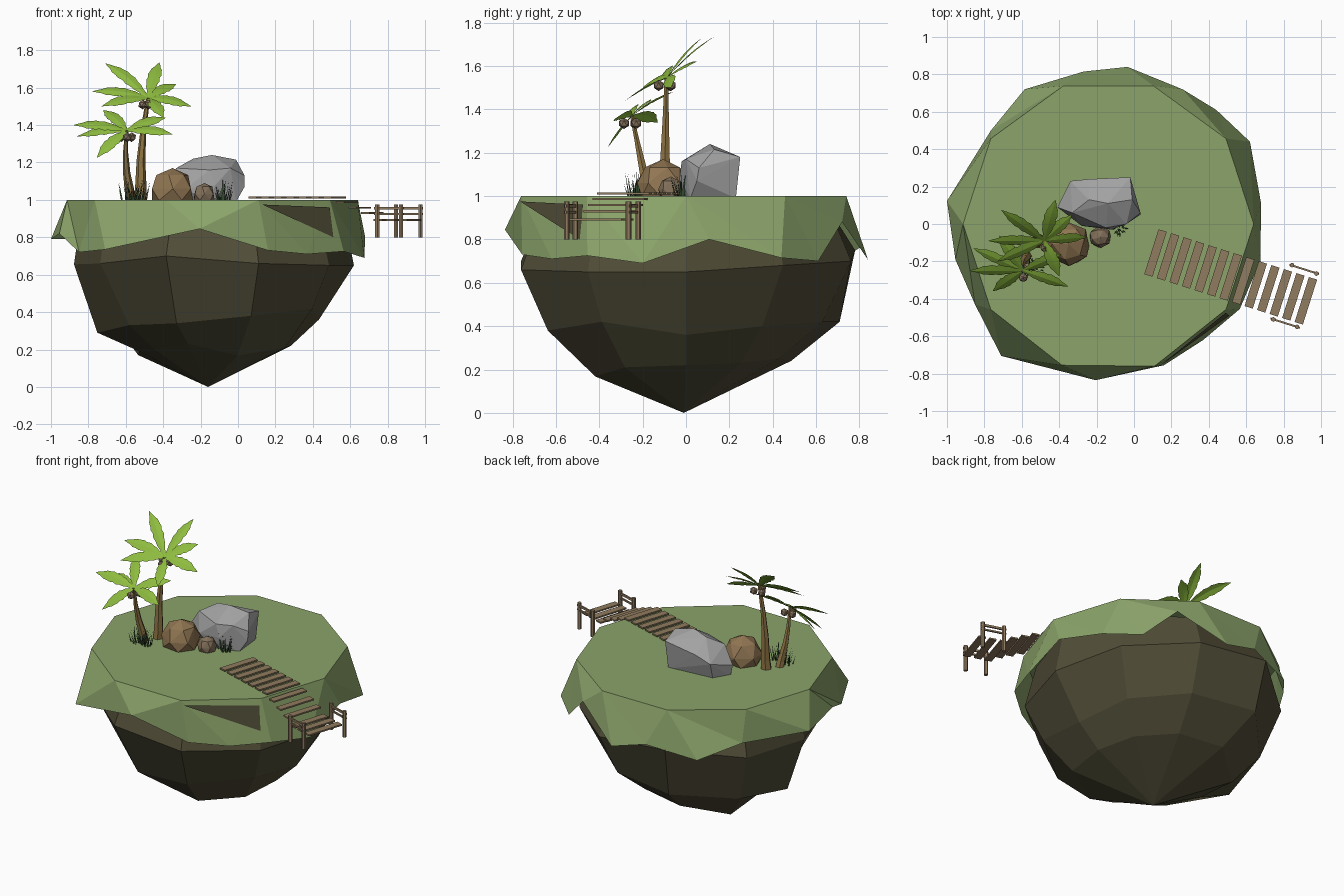
import bpy, bmesh, random
from math import sin, cos, pi, radians, atan2
from mathutils import Vector, Matrix

if "Cube" in bpy.data.objects:
    bpy.data.objects.remove(bpy.data.objects["Cube"])

random.seed(4)
CX = -0.137  # island centre in x


def mat(name, rgb):
    m = bpy.data.materials.new(name)
    m.diffuse_color = (*rgb, 1)
    m.use_nodes = True
    m.node_tree.nodes["Principled BSDF"].inputs["Base Color"].default_value = m.diffuse_color
    return m


TURF = mat("turf", (0.26, 0.37, 0.145))
SOIL = mat("soil", (0.08, 0.073, 0.038))
STONE = mat("stone", (0.36, 0.36, 0.36))
SAND = mat("sandstone", (0.28, 0.18, 0.085))
PEBBLE = mat("pebble", (0.22, 0.16, 0.1))
WOOD = mat("wood", (0.28, 0.2, 0.115))
BARK = mat("bark", (0.28, 0.18, 0.06))
NUT = mat("husk", (0.24, 0.17, 0.11))
LEAF = mat("leaf", (0.27, 0.5, 0.05))
BLADE = mat("blade", (0.04, 0.085, 0.035))


def obj(name, verts, faces, material):
    me = bpy.data.meshes.new(name)
    me.from_pydata([tuple(v) for v in verts], [], faces)
    me.materials.append(material)
    o = bpy.data.objects.new(name, me)
    bpy.context.collection.objects.link(o)
    return o


def finish(name, bm, material):
    bmesh.ops.recalc_face_normals(bm, faces=bm.faces)
    o = obj(name, [], [], material)
    bm.to_mesh(o.data)
    bm.free()
    return o


def loft(name, rings, material, apex=None):
    n = len(rings[0])
    verts = [v for r in rings for v in r]
    faces = [tuple(range(n))[::-1]]
    for j in range(len(rings) - 1):
        for k in range(n):
            a, b = j * n + k, j * n + (k + 1) % n
            faces.append((a, b, b + n, a + n))
    last = (len(rings) - 1) * n
    if apex:
        verts.append(apex)
        faces += [(last + k, last + (k + 1) % n, len(verts) - 1) for k in range(n)]
    else:
        faces.append(tuple(range(last, last + n)))
    o = obj(name, verts, faces, material)
    bm = bmesh.new()
    bm.from_mesh(o.data)
    bmesh.ops.recalc_face_normals(bm, faces=bm.faces)
    bm.to_mesh(o.data)
    bm.free()


def hull(name, pts, material):
    bm = bmesh.new()
    for p in pts:
        bm.verts.new(p)
    bmesh.ops.convex_hull(bm, input=bm.verts)
    bmesh.ops.delete(bm, geom=[v for v in bm.verts if not v.link_faces], context='VERTS')
    finish(name, bm, material)


# turf cap: flat decagon with a ragged skirt
top = [(CX + 0.777 * cos(k * pi / 5), 0.777 * sin(k * pi / 5), 1.0) for k in range(10)]
top[7], top[8] = (-.385, -.755, 1), (.11, -.76, 1)
skirt = [(.68, .107, .80), (.62, .44, .715), (.44, .61, .70), (.26, .72, .88),
         (-.035, .84, .705), (-.27, .815, .77), (-.585, .72, .71), (-.765, .50, .79),
         (-1.0, .123, .79), (-.955, -.19, .82), (-.85, -.43, .72), (-.71, -.705, .735),
         (-.205, -.835, .845), (.16, -.755, .73), (.37, -.62, .71), (.565, -.455, .725),
         (.675, -.2, .69)]


def ang(p):
    return atan2(p[1], p[0] - CX) % (2 * pi)


nt, ns = len(top), len(skirt)
faces, i, j = [tuple(range(nt))], 0, 0
while i < nt or j < ns:
    a, b = i % nt, nt + j % ns
    ti = (i + 1) * 2 * pi / nt
    tj = ang(skirt[j + 1]) if j + 1 < ns else 2 * pi + ang(skirt[0])
    if j >= ns or (i < nt and ti < tj):
        faces.append((a, b, (i + 1) % nt))
        i += 1
    else:
        faces.append((a, b, nt + (j + 1) % ns))
        j += 1
obj("turf_cap", top + skirt, faces, TURF)

# soil showing through the skirt below the bridge
obj("soil_gap", [(.13, -.765, .975), (.49, -.475, .96), (.51, -.49, .80)], [(0, 2, 1)], SOIL)

# soil body: irregular rings down to a point
table = [([.70] * 10, [.93] * 10),
         ([.757, .76, .80, .82, .79, .74, .74, .80, .80, .77],
          [.65, .68, .70, .75, .68, .655, .66, .70, .66, .65]),
         ([.57, .60, .66, .745, .66, .615, .55, .62, .67, .66],
          [.36, .40, .42, .42, .35, .29, .33, .34, .38, .42]),
         ([.42, .43, .45, .51, .49, .39, .38, .42, .44, .48],
          [.22, .23, .25, .24, .17, .19, .20, .23, .168, .21])]
loft("soil_body", [[(CX + r * cos(k * pi / 5), r * sin(k * pi / 5), z)
                    for k, (r, z) in enumerate(zip(rs, zs))] for rs, zs in table],
     SOIL, (-.16, -.01, 0))

# rocks
hull("grey_boulder", [(-.41, .09, 1.06), (-.40, .10, .99), (-.34, .23, 1.1), (-.02, .25, 1.18),
                      (-.03, .23, .99), (.035, .06, 1.13), (.035, .05, 1.07), (-.01, .02, .99),
                      (-.14, .11, 1.24), (-.24, .13, 1.22), (-.01, .13, 1.215), (-.15, -.02, 1.16),
                      (-.04, 0, 1.17), (-.33, .06, 1.17), (-.16, -.02, .99), (-.34, .2, .99),
                      (-.28, -.01, 1.06), (-.12, -.03, 1.08), (-.24, .24, 1.14)],
     STONE)


def rock(name, x, y, rx, ry, h, material):
    pts = [(x, y, 1 + h)]
    for z, s in ((-.01, .92), (.35, 1), (.78, .72)):
        for k in range(6):
            a = k * pi / 3 + z * 1.5 + random.uniform(-.2, .2)
            pts.append((x + rx * s * cos(a), y + ry * s * sin(a), 1 + h * z))
    hull(name, pts, material)


rock("brown_boulder", -.35, -.105, .12, .12, .17, SAND)
rock("small_rock", -.18, -.07, .06, .058, .09, PEBBLE)


# footbridge: planks, posts and rails
def box(name, p, size, rot, material):
    bm = bmesh.new()
    bmesh.ops.create_cube(bm, size=1, matrix=Matrix.Translation(p) @ Matrix.Rotation(rot, 4, 'Z')
                          @ Matrix.Diagonal((*size, 1)))
    finish(name, bm, material)


TILT = radians(-17.6)
heights = [1.012] * 7 + [.987, .958, .93] + [.892] * 3
for n, z in enumerate(heights):
    box("plank", (.115 + .067 * n, -.155 - .0213 * n, z), (.046, .252, .01), TILT, WOOD)
for a, b in (((.845, -.22), (.975, -.265)), ((.745, -.51), (.872, -.55))):
    for x, y in (a, b):
        bm = bmesh.new()
        bmesh.ops.create_cone(bm, cap_ends=True, segments=6, radius1=.013, radius2=.013, depth=.175,
                              matrix=Matrix.Translation((x, y, .887)))
        finish("bridge_post", bm, WOOD)
    mid = ((a[0] + b[0]) / 2, (a[1] + b[1]) / 2)
    box("bridge_rail", (*mid, .955), (.165, .01, .014), TILT, WOOD)
    box("deck_bearer", (*mid, .925), (.165, .01, .01), TILT, WOOD)


# palms: fronds lie in a crown plane that leans towards the front
LEAN = Vector((0, -.66, .75))


def leaf(start, tip):
    s, e = Vector(start), Vector(tip)
    d = e - s
    side = d.cross(LEAN).normalized()
    verts, faces, n = [], [], 12
    for k in range(n + 1):
        t = k / n
        w = .036 * min(1, .2 + t * 2.2) * min(1, (1 - t) * 3.2) * (1 if k % 2 else .85)
        c = s + d * t + Vector((0, 0, .06 * d.length * sin(pi * t)))
        drop = LEAN * .15 * w
        verts += [c - side * w - drop, c, c + side * w - drop]
        if k:
            o = 3 * k
            faces += [(o - 3, o, o + 1, o - 2), (o - 2, o + 1, o + 2, o - 1)]
    obj("palm_leaf", verts, [f[::-1] for f in faces], LEAF)


def palm(base, crown, r, tips):
    b, c = Vector(base), Vector(crown)
    rings = []
    for t in (0, .12, .4, .7, 1):
        p = b.lerp(c, t) + Vector((-.012 if t in (.4, .7) else 0, 0, 0))
        q = r * (.3 + .7 * (1 - t) ** 1.3)
        rings.append([(p.x + q * cos(k * pi / 3), p.y + q * sin(k * pi / 3), p.z) for k in range(6)])
    loft("palm_trunk", rings, BARK)
    for tip in tips:
        leaf(c, tip)
    for k in range(3):
        bm = bmesh.new()
        a = k * 2.1 + .6
        bmesh.ops.create_icosphere(bm, subdivisions=1, radius=.026, matrix=Matrix.Translation(
            c + Vector((.032 * cos(a), .036 * sin(a), -.035))))
        finish("coconut", bm, NUT)


palm((-.525, -.1, .99), (-.48, -.09, 1.545), .035,
     [(-.42, .13, 1.735), (-.71, .075, 1.73), (-.25, -.07, 1.5), (-.33, .05, 1.62),
      (-.78, -.09, 1.58), (-.73, -.2, 1.5), (-.40, -.28, 1.44)])
palm((-.575, -.17, .99), (-.595, -.25, 1.37), .03,
     [(-.88, -.25, 1.40), (-.86, -.13, 1.34), (-.755, -.36, 1.225), (-.35, -.335, 1.35),
      (-.385, -.16, 1.44), (-.72, -.06, 1.48)])


# grass tufts
def tuft(x, y, spread, count):
    verts, faces = [], []
    for k in range(count):
        a, rr = random.uniform(0, 2 * pi), spread * random.random()
        p = Vector((x + rr * cos(a), y + rr * .6 * sin(a), 1))
        w = Vector((cos(a + 1), sin(a + 1), 0)) * .004
        tilt = Vector((.02 * cos(a), .02 * sin(a), random.uniform(.06, .12)))
        verts += [p - w, p + w, p + tilt]
        faces.append((3 * k, 3 * k + 1, 3 * k + 2))
    obj("grass_tuft", verts, faces, BLADE)


tuft(-.56, -.225, .075, 45)
tuft(-.085, -.025, .045, 28)
